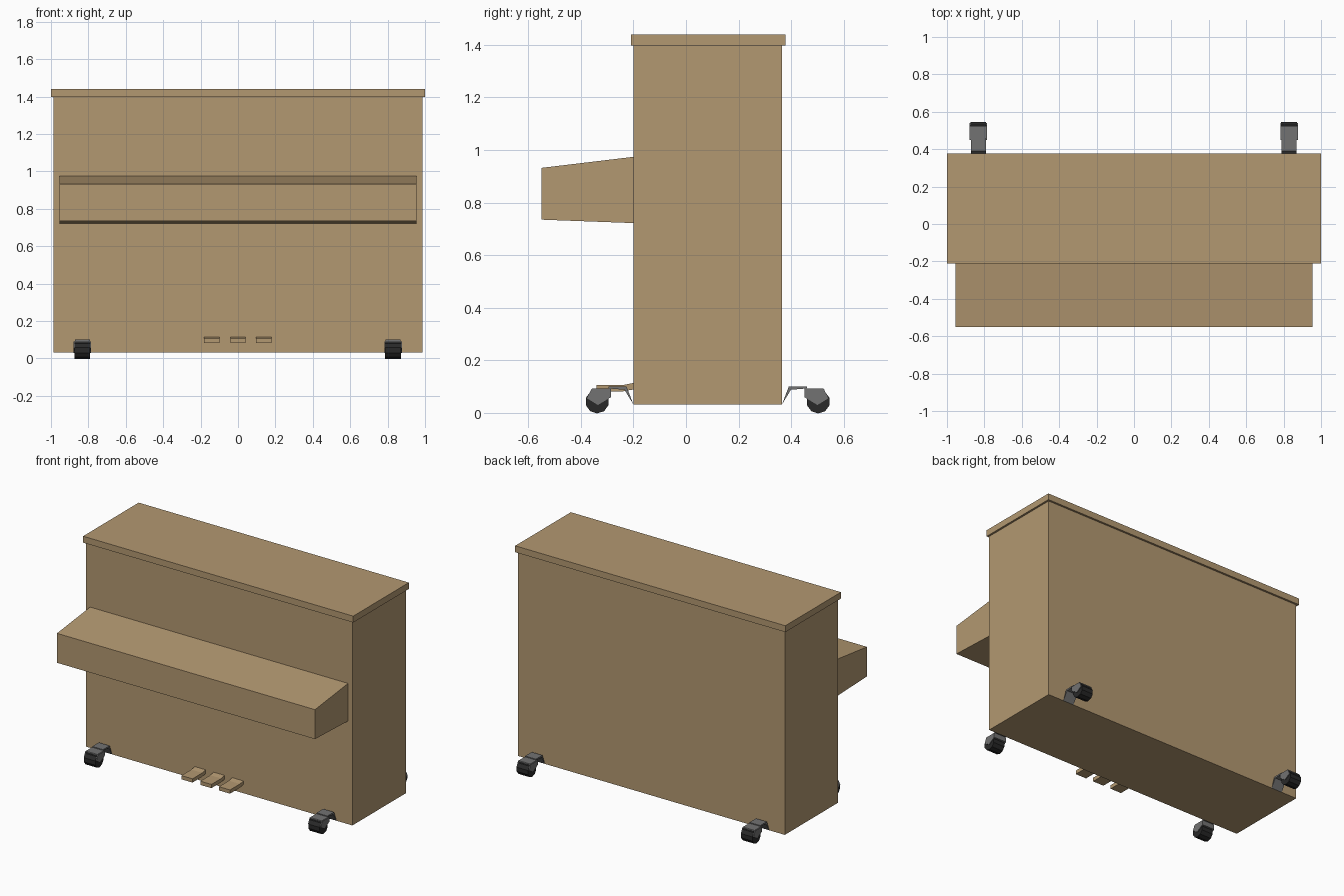
import bpy, math

if "Cube" in bpy.data.objects:
    bpy.data.objects.remove(bpy.data.objects["Cube"])


def material(name, rgb):
    m = bpy.data.materials.new(name)
    m.diffuse_color = (*rgb, 1)
    m.use_nodes = True
    m.node_tree.nodes["Principled BSDF"].inputs["Base Color"].default_value = m.diffuse_color
    return m


WOOD = material("tan wood", (0.45, 0.315, 0.165))
METAL = material("grey metal", (0.17, 0.17, 0.17))
RUBBER = material("black rubber", (0.022, 0.022, 0.022))


def prism(name, profile, x0, x1, mat):
    """Extrude a (y, z) profile along x."""
    n = len(profile)
    area = sum(profile[i][0] * profile[(i + 1) % n][1]
               - profile[(i + 1) % n][0] * profile[i][1] for i in range(n))
    if area < 0:
        profile = profile[::-1]
    verts = [(x, y, z) for x in (x0, x1) for y, z in profile]
    faces = [list(range(n))[::-1], list(range(n, 2 * n))]
    faces += [(i, (i + 1) % n, n + (i + 1) % n, n + i) for i in range(n)]
    me = bpy.data.meshes.new(name)
    me.from_pydata(verts, [], faces)
    me.materials.append(mat)
    ob = bpy.data.objects.new(name, me)
    bpy.context.collection.objects.link(ob)
    return ob


def rect(y0, y1, z0, z1):
    return [(y0, z0), (y1, z0), (y1, z1), (y0, z1)]


# Cabinet, lid and closed key cover
prism("cabinet", rect(-0.2, 0.365, 0.032, 1.397), -0.987, 0.987, WOOD)
prism("lid", rect(-0.21, 0.378, 1.397, 1.44), -1, 1, WOOD)
prism("key_cover", [(-0.55, 0.735), (-0.2, 0.722), (-0.2, 0.974), (-0.55, 0.932)],
      -0.955, 0.955, WOOD)

# Three pedals
PEDAL = [(-0.34, 0.082), (-0.24, 0.082), (-0.195, 0.09),
         (-0.195, 0.115), (-0.235, 0.107), (-0.34, 0.107)]
for i, x in enumerate((-0.14, 0, 0.138)):
    prism(f"pedal_{i + 1}", PEDAL, x - 0.041, x + 0.041, WOOD)

# Casters: profiles are (distance out from the cabinet face, height)
BRACKET = [(0, 0.032), (0.026, 0.1), (0.095, 0.1), (0.095, 0.094),
           (0.082, 0.092), (0.034, 0.088)]
CHEEK = [(0.085, 0.06), (0.135, 0.03), (0.176, 0.055), (0.16, 0.09), (0.085, 0.09)]
CROWN = [(0.085, 0.06), (0.13, 0.06), (0.16, 0.086), (0.158, 0.092), (0.085, 0.092)]
WHEEL = [(0.138 + 0.045 * math.cos(math.tau * k / 10 + math.pi / 10),
          0.043 + 0.045 * math.sin(math.tau * k / 10 + math.pi / 10)) for k in range(10)]


def caster(label, x, face_y, out):
    def place(profile):
        return [(face_y + out * d, z) for d, z in profile]
    prism(label + "_bracket", place(BRACKET), x - 0.04, x + 0.04, METAL)
    prism(label + "_fork_crown", place(CROWN), x - 0.042, x + 0.042, METAL)
    for s in (-1, 1):
        prism(label + "_fork_cheek", place(CHEEK), *sorted((x + s * 0.042, x + s * 0.047)), METAL)
    prism(label + "_wheel", place(WHEEL), x - 0.042, x + 0.042, RUBBER)


for side, x in (("left", -0.832), ("right", 0.829)):
    caster(f"front_{side}_caster", x, -0.2, -1)
    caster(f"back_{side}_caster", x, 0.365, 1)
